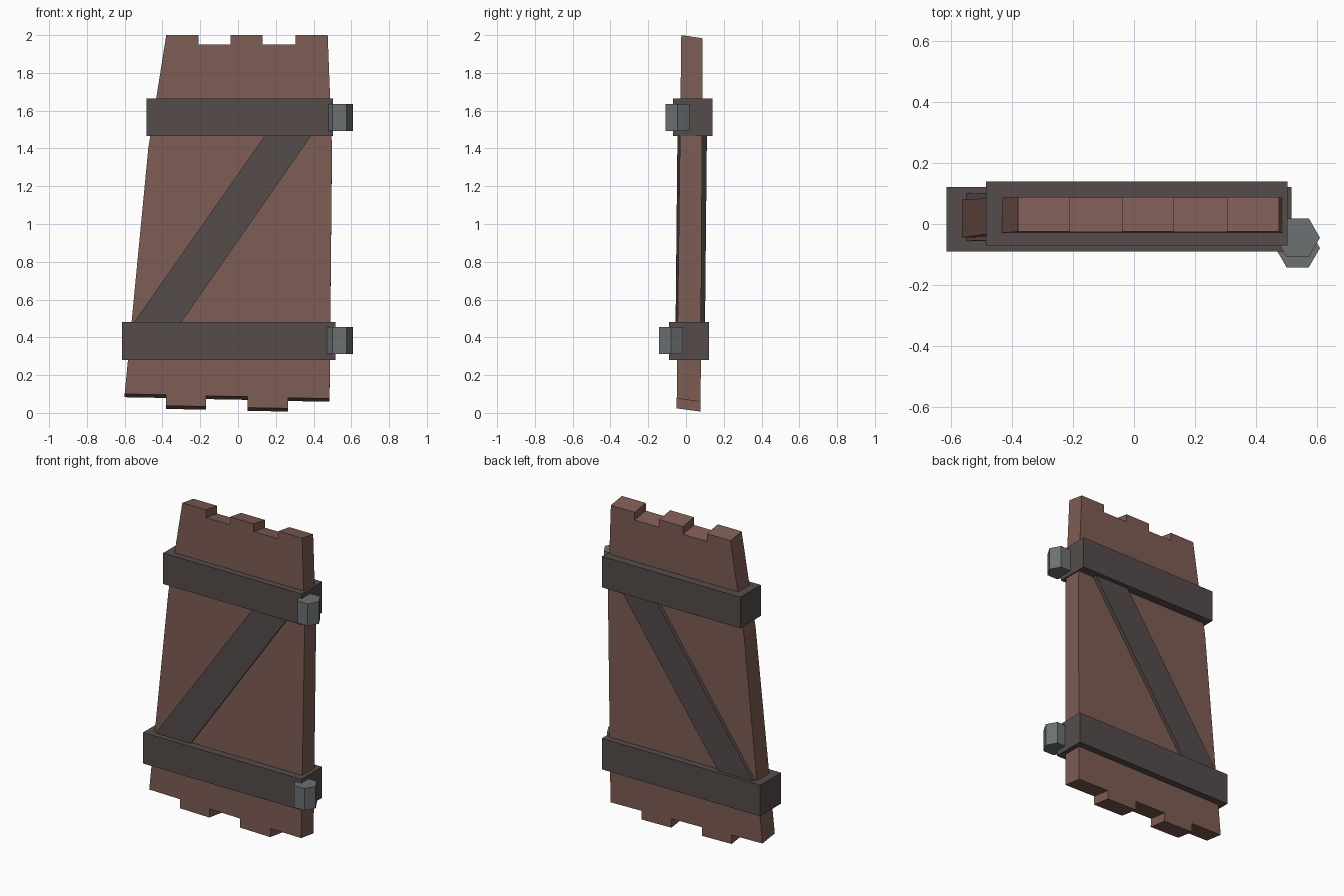
import bpy, bmesh, math

cube = bpy.data.objects.get("Cube")
if cube:
    bpy.data.objects.remove(cube, do_unlink=True)


def material(name, rgb):
    m = bpy.data.materials.new(name)
    m.use_nodes = True
    m.diffuse_color = (*rgb, 1)
    m.node_tree.nodes["Principled BSDF"].inputs["Base Color"].default_value = (*rgb, 1)
    return m


wood = material("brown wood", (0.209, 0.107, 0.089))
dark = material("dark wood", (0.089, 0.073, 0.069))
iron = material("grey iron", (0.150, 0.165, 0.171))


def add_object(name, bm, mat):
    bmesh.ops.recalc_face_normals(bm, faces=bm.faces)
    mesh = bpy.data.meshes.new(name)
    bm.to_mesh(mesh)
    bm.free()
    mesh.materials.append(mat)
    ob = bpy.data.objects.new(name, mesh)
    bpy.context.collection.objects.link(ob)
    return ob


def slab(name, outline, front, back, mat, drop=0.0):
    """Prism from an x-z outline; front and back give (y at z=0, lean per z)."""
    bm = bmesh.new()
    near = [bm.verts.new((x, front[0] + front[1] * z, z)) for x, z in outline]
    far = [bm.verts.new((x, back[0] + back[1] * z, z - drop)) for x, z in outline]
    bm.faces.new(near)
    bm.faces.new(far[::-1])
    for i in range(len(near)):
        j = (i + 1) % len(near)
        bm.faces.new((near[i], far[i], far[j], near[j]))
    return add_object(name, bm, mat)


# Door panel: five boards with staggered ends and bowed sides
top_x = (-0.38, -0.21, -0.04, 0.13, 0.305, 0.475)
low_x = (-0.60, -0.38, -0.17, 0.05, 0.265, 0.485)
top_z = (2.0, 1.95, 2.0, 1.95, 2.0)
low_z = (0.10, 0.038, 0.09, 0.028, 0.08)
outline = []
for i in range(5):
    outline += [(low_x[i], low_z[i]), (low_x[i + 1], low_z[i] - 0.004)]
outline.append((0.498, 1.4))
for i in reversed(range(5)):
    outline += [(top_x[i + 1], top_z[i]), (top_x[i], top_z[i])]
outline.append((-0.475, 1.4))
slab("door_boards", outline, (-0.05, 0.0125), (0.077, 0.0055), wood, drop=0.017)

# Diagonal brace showing on both faces
slab("diagonal_brace",
     [(-0.564, 0.46), (-0.314, 0.46), (0.399, 1.485), (0.154, 1.485)],
     (-0.06, 0.01), (0.096, 0.01), dark)


# Cross bands wrapped round the boards
def band(name, x0, x1, z0, z1, y0, y1):
    slab(name, [(x0, z0), (x1, z0), (x1, z1), (x0, z1)], (y0, 0), (y1, 0), dark)


band("upper_band", -0.485, 0.503, 1.465, 1.665, -0.07, 0.139)
band("lower_band", -0.615, 0.516, 0.28, 0.48, -0.091, 0.121)


# Six-sided hinge pins
def hinge(name, y, z):
    bm = bmesh.new()
    bmesh.ops.create_cone(bm, cap_ends=True, segments=6, radius1=0.073,
                          radius2=0.073, depth=0.142)
    # Put corners on the x axis whatever the starting angle
    v = bm.verts[:][0].co
    turn = -math.atan2(v.y, v.x)
    for vert in bm.verts:
        x, w = vert.co.x, vert.co.y
        vert.co.x = x * math.cos(turn) - w * math.sin(turn)
        vert.co.y = x * math.sin(turn) + w * math.cos(turn)
    add_object(name, bm, iron).location = (0.537, y, z)


hinge("upper_hinge", -0.045, 1.563)
hinge("lower_hinge", -0.079, 0.384)
